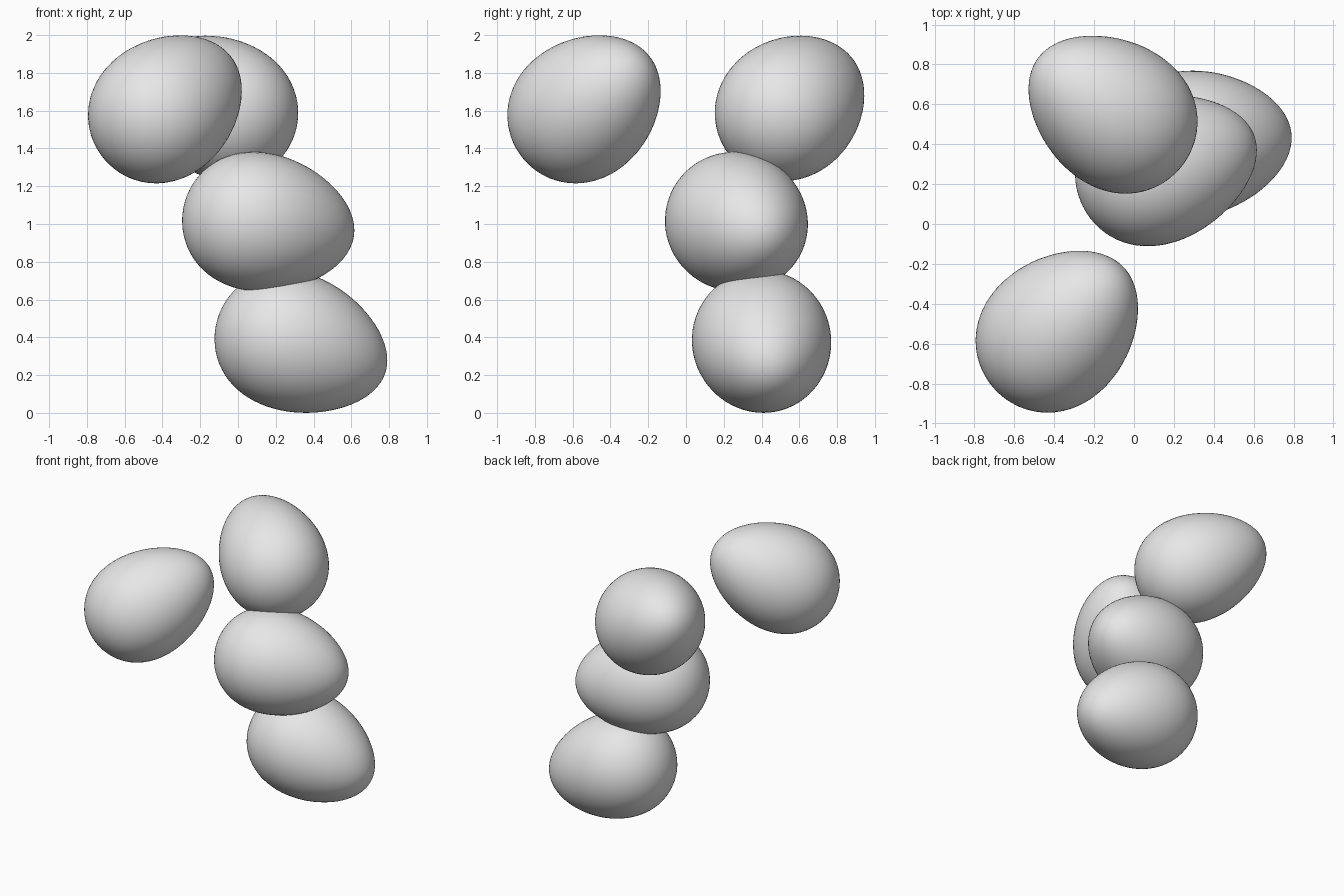
import bpy
import bmesh
from mathutils import Vector

LENGTH, WIDTH, TAPER = 0.935, 0.728, 0.15

old = bpy.data.objects.get("Cube")
if old:
    bpy.data.objects.remove(old, do_unlink=True)

shell = bpy.data.materials.new("shell_grey")
shell.use_nodes = True
grey = (0.8, 0.8, 0.8, 1)
shell.diffuse_color = grey
shell.node_tree.nodes["Principled BSDF"].inputs["Base Color"].default_value = grey


def egg(name, tip, centre):
    """Egg with its narrow end along tip and its bounds centred on centre."""
    bm = bmesh.new()
    bmesh.ops.create_uvsphere(bm, u_segments=64, v_segments=40, radius=1)
    turn = Vector(tip).to_track_quat('Z', 'Y')
    for v in bm.verts:
        girth = WIDTH / 2 * (1 - TAPER * v.co.z)
        v.co = turn @ Vector((v.co.x * girth, v.co.y * girth, v.co.z * LENGTH / 2))
    # Centre the turned shape on its own bounds
    mid = Vector([(min(v.co[i] for v in bm.verts) + max(v.co[i] for v in bm.verts)) / 2
                  for i in range(3)])
    bmesh.ops.translate(bm, verts=bm.verts, vec=-mid)
    for f in bm.faces:
        f.smooth = True
    mesh = bpy.data.meshes.new(name)
    bm.to_mesh(mesh)
    bm.free()
    mesh.materials.append(shell)
    obj = bpy.data.objects.new(name, mesh)
    obj.location = centre
    bpy.context.collection.objects.link(obj)


# Stack of three eggs and one separate egg in front
egg("bottom_egg", (0.94, 0.1, -0.32), (0.333, 0.4, 0.378))
egg("middle_egg", (0.93, 0.33, -0.14), (0.16, 0.267, 1.012))
egg("top_egg", (-0.74, 0.53, 0.42), (-0.105, 0.548, 1.612))
egg("separate_egg", (0.62, 0.61, 0.49), (-0.387, -0.54, 1.607))
